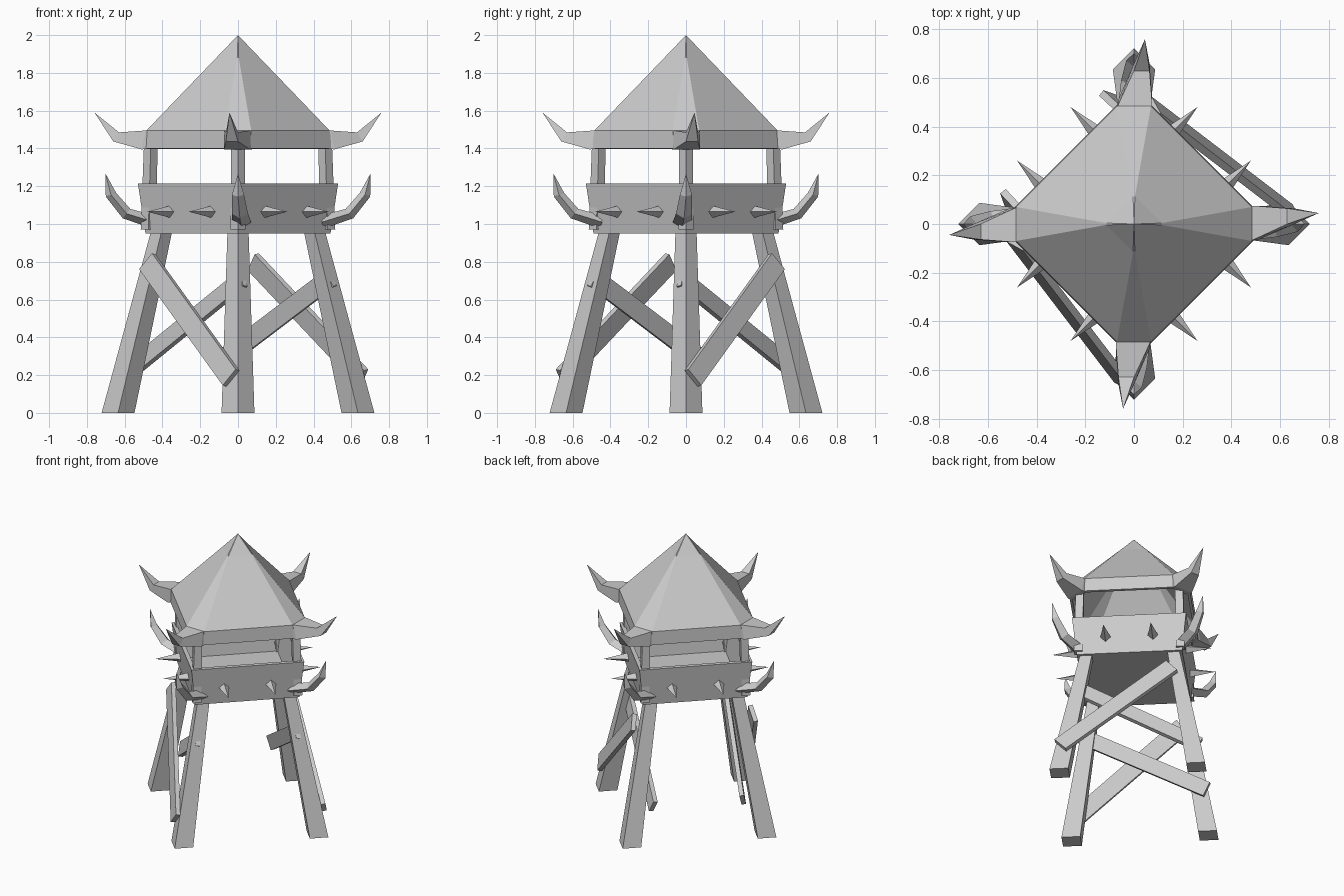
import bpy
import bmesh
from mathutils import Vector

cube = bpy.data.objects.get("Cube")
if cube:
    bpy.data.objects.remove(cube, do_unlink=True)

grey = bpy.data.materials.new("plain grey")
grey.use_nodes = True
grey.diffuse_color = (0.6, 0.6, 0.6, 1)
grey.node_tree.nodes["Principled BSDF"].inputs["Base Color"].default_value = (0.6, 0.6, 0.6, 1)

# Symmetries of the tower: identity, two diagonal mirrors, half turn
SAME = lambda p: Vector((p[0], p[1], p[2]))
DIAGONAL = lambda p: Vector((p[1], p[0], p[2]))
HALF_TURN = lambda p: Vector((-p[0], -p[1], p[2]))
CROSS_DIAGONAL = lambda p: Vector((-p[1], -p[0], p[2]))
ALL = {"right": SAME, "front": DIAGONAL, "left": HALF_TURN, "back": CROSS_DIAGONAL}
PAIR = {"front": SAME, "back": CROSS_DIAGONAL}


def loft(name, rings, place=SAME, caps=True, closed=False):
    """Skin a list of equal-sized rings; a ring of one point makes a tip."""
    bm = bmesh.new()
    rows = [[bm.verts.new(place(p)) for p in ring] for ring in rings]
    pairs = list(zip(rows, rows[1:])) + ([(rows[-1], rows[0])] if closed else [])
    for a, b in pairs:
        n = max(len(a), len(b))
        for i in range(n):
            j = (i + 1) % n
            if len(b) == 1:
                bm.faces.new((a[i], a[j], b[0]))
            elif len(a) == 1:
                bm.faces.new((a[0], b[j], b[i]))
            else:
                bm.faces.new((a[i], a[j], b[j], b[i]))
    if caps and not closed:
        for row in (rows[0], rows[-1]):
            if len(row) > 2:
                bm.faces.new(row)
    bmesh.ops.recalc_face_normals(bm, faces=bm.faces)
    mesh = bpy.data.meshes.new(name)
    bm.to_mesh(mesh)
    bm.free()
    mesh.materials.append(grey)
    obj = bpy.data.objects.new(name, mesh)
    bpy.context.collection.objects.link(obj)
    return obj


def diamond(x, z, r, y=0):
    return [(x - r, y, z), (x, y - r, z), (x + r, y, z), (x, y + r, z)]


def square_section(top, bottom, y, w):
    (tx, tz), (bx, bz) = top, bottom
    return [(tx, y - w, tz), (tx, y + w, tz), (bx, y + w, bz), (bx, y - w, bz)]


def diamond_section(top, bottom, y, w):
    (tx, tz), (bx, bz) = top, bottom
    mx, mz = (tx + bx) / 2, (tz + bz) / 2
    return [(tx, y, tz), (mx, y + w, mz), (bx, y, bz), (mx, y - w, mz)]


def plank(name, start, end, normal, width, depth, place):
    start, end = Vector(start), Vector(end)
    along = (end - start).normalized()
    side = along.cross(Vector(normal)).normalized()
    out = side.cross(along) * depth / 2
    side *= width / 2
    rings = [[p + side + out, p - side + out, p - side - out, p + side - out]
             for p in (start, end)]
    loft(name, rings, place)


# Legs and roof posts
for where, place in ALL.items():
    loft(where + "_leg", [diamond(-0.635, 0, 0.087), diamond(-0.405, 0.96, 0.056)], place)
    loft(where + "_post", [diamond(-0.475, 0.97, 0.04), diamond(-0.46, 1.47, 0.036)], place)

# Crossed braces on two opposite sides
wall_normal = (-0.68, -0.68, 0.25)
for where, place in PAIR.items():
    plank(where + "_outer_brace", (-0.48, -0.08, 0.80), (-0.037, -0.66, 0.185),
          wall_normal, 0.115, 0.03, place)
    plank(where + "_inner_brace", (0.03, -0.49, 0.715), (-0.53, 0.11, 0.26),
          wall_normal, 0.10, 0.03, place)

# Flared lookout box with its floor
loft("lookout_box", [diamond(0, 0.95, 0.49), diamond(0, 1.215, 0.53),
                     diamond(0, 1.215, 0.49), diamond(0, 0.98, 0.45)])

# Roof: ridges that split towards the cut corners, with a short eave band
def octagon(r, w, z):
    return [(r, -w, z), (r, w, z), (w, r, z), (-w, r, z),
            (-r, w, z), (-r, -w, z), (-w, -r, z), (w, -r, z)]


roof = loft("roof", [[(0, 0, 2)], octagon(0.115, 0.004, 1.88),
                     octagon(0.485, 0.07, 1.495), octagon(0.50, 0.06, 1.40)], caps=False)
shell = roof.modifiers.new("shell", "SOLIDIFY")
shell.thickness = 0.02

# Horns on the roof corners and on the box corners
for where, place in ALL.items():
    loft(where + "_roof_horn", [
        square_section((-0.45, 1.50), (-0.47, 1.40), 0, 0.072),
        square_section((-0.49, 1.495), (-0.51, 1.395), -0.005, 0.07),
        square_section((-0.63, 1.485), (-0.66, 1.437), -0.032, 0.032),
        [(-0.76, -0.045, 1.59)]], place)
    loft(where + "_box_horn", [
        diamond_section((-0.44, 1.045), (-0.45, 0.975), 0.02, 0.05),
        diamond_section((-0.57, 1.08), (-0.61, 1.03), 0.01, 0.043),
        diamond_section((-0.645, 1.165), (-0.70, 1.145), 0, 0.032),
        [(-0.702, 0, 1.268)]], place)

# Wall spikes, two on each side
for sx in (-1, 1):
    for sy in (-1, 1):
        for bx, by in ((0.36, 0.14), (0.14, 0.36)):
            base = Vector((sx * bx, sy * by, 1.065))
            out = Vector((sx, sy, 0)).normalized()
            side = Vector((-out.y, out.x, 0)) * 0.035
            up = Vector((0, 0, 0.032))
            loft("wall_spike", [[base + side, base + up, base - side, base - up],
                                [base + out * 0.17]])
